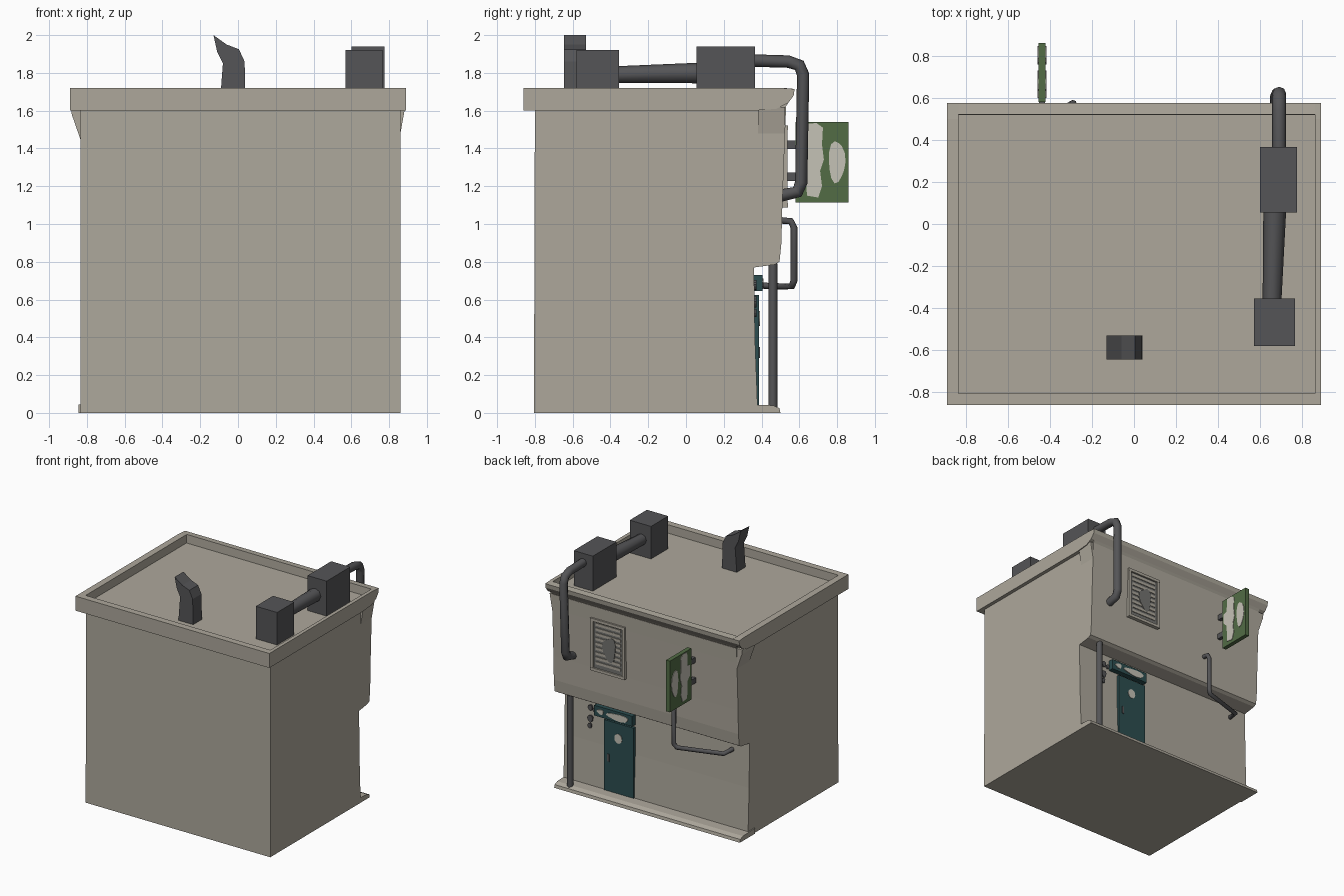
import bpy, bmesh, math
from mathutils import Vector

cube = bpy.data.objects.get("Cube")
if cube:
    bpy.data.objects.remove(cube, do_unlink=True)


def material(name, r, g, b):
    m = bpy.data.materials.new(name)
    m.use_nodes = True
    m.diffuse_color = (r, g, b, 1)
    node = next(n for n in m.node_tree.nodes if n.type == 'BSDF_PRINCIPLED')
    node.inputs["Base Color"].default_value = (r, g, b, 1)
    node.inputs["Roughness"].default_value = 0.8
    return m


PLASTER = material("plaster beige", 0.42, 0.39, 0.33)
METAL = material("dark metal", 0.09, 0.09, 0.095)
GREEN = material("sign green", 0.085, 0.15, 0.06)
TEAL = material("door teal", 0.025, 0.075, 0.08)
PALE = material("pale paint", 0.56, 0.54, 0.47)
GREY = material("window grey", 0.17, 0.17, 0.16)


def prism(name, pts, axis, lo, hi, mat):
    """Extrude a 2D outline along an axis: x takes (y, z), y takes (x, z)."""
    place = {'x': lambda p, t: (t, p[0], p[1]),
             'y': lambda p, t: (p[0], t, p[1])}[axis]
    bm = bmesh.new()
    a = [bm.verts.new(place(p, lo)) for p in pts]
    b = [bm.verts.new(place(p, hi)) for p in pts]
    bm.faces.new(a)
    bm.faces.new(b[::-1])
    n = len(pts)
    for i in range(n):
        j = (i + 1) % n
        bm.faces.new((a[i], b[i], b[j], a[j]))
    bmesh.ops.recalc_face_normals(bm, faces=bm.faces[:])
    mesh = bpy.data.meshes.new(name)
    bm.to_mesh(mesh)
    bm.free()
    mesh.materials.append(mat)
    ob = bpy.data.objects.new(name, mesh)
    bpy.context.collection.objects.link(ob)
    return ob


def box(name, x, y, z, mat):
    outline = [(y[0], z[0]), (y[1], z[0]), (y[1], z[1]), (y[0], z[1])]
    return prism(name, outline, 'x', x[0], x[1], mat)


def blob(cx, cz, rx, rz, wobble=0.0, n=14):
    """Uneven oval outline."""
    out = []
    for i in range(n):
        t = 2 * math.pi * i / n
        k = 1 + wobble * math.sin(3 * t + 1)
        out.append((cx + rx * k * math.cos(t), cz + rz * k * math.sin(t)))
    return out


def tube(name, pts, radius, mat, scales=None):
    cu = bpy.data.curves.new(name, 'CURVE')
    cu.dimensions = '3D'
    cu.bevel_depth = radius
    cu.bevel_resolution = 2
    cu.use_fill_caps = True
    sp = cu.splines.new('POLY')
    sp.points.add(len(pts) - 1)
    for i, p in enumerate(pts):
        sp.points[i].co = (*p, 1)
        sp.points[i].radius = scales[i] if scales else 1
    cu.materials.append(mat)
    ob = bpy.data.objects.new(name, cu)
    bpy.context.collection.objects.link(ob)
    bpy.ops.object.select_all(action='DESELECT')
    ob.select_set(True)
    bpy.context.view_layer.objects.active = ob
    bpy.ops.object.convert(target='MESH')
    ob = bpy.context.view_layer.objects.active
    bpy.ops.object.shade_smooth_by_angle(angle=math.radians(50))
    return ob


LEFT, RIGHT = 0.86, -0.835

# Body with overhanging upper storey at the back
prism("building_body", [
    (-0.805, 0), (0.38, 0), (0.365, 0.4), (0.36, 0.77), (0.47, 0.785),
    (0.495, 0.8), (0.505, 0.9), (0.51, 1.1), (0.525, 1.5), (0.53, 1.62),
    (-0.8, 1.62)], 'x', RIGHT, LEFT, PLASTER)
prism("base_step", [(0.3, 0), (0.5, 0), (0.495, 0.025), (0.46, 0.04), (0.3, 0.045)],
      'x', RIGHT - 0.01, LEFT, PLASTER)

# Roof rim around a sunken floor, with a curled back edge
rim = [(-0.86, 1.6), (0.36, 1.6), (0.48, 1.61), (0.54, 1.64),
       (0.57, 1.68), (0.575, 1.715), (0.5, 1.72), (-0.86, 1.72)]
prism("roof_rim_left", rim, 'x', LEFT, 0.89, PLASTER)
prism("roof_rim_right", rim, 'x', -0.89, RIGHT, PLASTER)
prism("roof_rim_back", [(0.515, 1.6), (0.54, 1.64), (0.57, 1.68), (0.575, 1.715), (0.52, 1.72)],
      'x', RIGHT, LEFT, PLASTER)
box("roof_rim_front", (RIGHT, LEFT), (-0.86, -0.805), (1.6, 1.72), PLASTER)
box("roof_floor", (RIGHT, LEFT), (-0.805, 0.52), (1.61, 1.65), PLASTER)

# Flared brackets under the back roof corners
prism("roof_flare_right", [(RIGHT, 1.45), (RIGHT, 1.62), (-0.885, 1.62), (-0.88, 1.58)],
      'y', 0.36, 0.525, PLASTER)
prism("roof_flare_left", [(LEFT, 1.48), (LEFT, 1.62), (0.885, 1.62)],
      'y', 0.38, 0.525, PLASTER)

# Roof vent with bent hood
prism("roof_vent", [
    (-0.095, 1.65), (0.04, 1.65), (0.035, 1.86), (0.005, 1.925), (-0.06, 1.95),
    (-0.13, 2.0), (-0.11, 1.91), (-0.08, 1.85)], 'y', -0.645, -0.53, METAL)

# Roof duct and its two boxes
box("duct_box_back", (0.6, 0.775), (0.055, 0.365), (1.65, 1.94), METAL)
box("duct_box_front", (0.57, 0.765), (-0.58, -0.355), (1.65, 1.92), METAL)
tube("roof_duct", [(0.655, -0.4, 1.79), (0.67, 0.1, 1.8)], 0.055, METAL, [0.8, 1])
tube("duct_downpipe", [
    (0.69, 0.36, 1.865), (0.69, 0.54, 1.86), (0.69, 0.6, 1.84), (0.69, 0.62, 1.79),
    (0.68, 0.61, 1.22), (0.68, 0.59, 1.17), (0.68, 0.5, 1.15)], 0.033, METAL)

# Pipes on the back wall
tube("support_post", [(0.74, 0.46, 0.03), (0.74, 0.46, 0.79)], 0.024, METAL)
tube("wall_pipe", [
    (-0.29, 0.49, 1.02), (-0.29, 0.555, 1.015), (-0.29, 0.572, 0.98), (-0.29, 0.572, 0.7),
    (-0.31, 0.56, 0.67), (-0.66, 0.45, 0.67), (-0.68, 0.36, 0.68)], 0.018, METAL)

# Upper window: pane, frame and slats
WX, WZ = (0.2, 0.49), (1.1, 1.51)
box("window_pane", WX, (0.49, 0.527), WZ, GREY)
for i, x in enumerate(WX):
    box(f"window_side_{i}", (x - 0.012, x + 0.012), (0.49, 0.538), WZ, PLASTER)
for i, z in enumerate(WZ):
    box(f"window_end_{i}", (WX[0] - 0.012, WX[1] + 0.012), (0.49, 0.54),
        (z - 0.012, z + 0.012), PLASTER)
for i in range(9):
    z = 1.145 + i * 0.04
    box(f"window_slat_{i}", (0.23, 0.46), (0.52, 0.532), (z, z + 0.022), PLASTER)
prism("window_stain", blob(0.33, 1.3, 0.06, 0.1, 0.15), 'y', 0.528, 0.535, GREY)

# Door with porthole and handle
box("door", (0.21, 0.48), (0.35, 0.387), (0.04, 0.625), TEAL)
prism("door_porthole", blob(0.35, 0.5, 0.035, 0.04), 'y', 0.386, 0.391, PALE)
box("door_handle", (0.43, 0.45), (0.386, 0.393), (0.29, 0.35), METAL)

# Banner over the door
box("door_banner", (0.21, 0.56), (0.35, 0.405), (0.645, 0.73), TEAL)
prism("banner_patch_large", blob(0.34, 0.685, 0.1, 0.028, 0.12), 'y', 0.405, 0.411, PALE)
prism("banner_patch_small", blob(0.5, 0.69, 0.03, 0.02, 0.15), 'y', 0.405, 0.411, PALE)

# Wall fittings beside the door
for i, (x, z, r) in enumerate([(0.62, 0.68, 0.02), (0.58, 0.67, 0.015),
                               (0.62, 0.59, 0.024), (0.625, 0.53, 0.018)]):
    prism(f"wall_fitting_{i}", blob(x, z, r, r * 1.2, 0.1), 'y', 0.36, 0.374, METAL)

# Projecting sign with painted shapes on both sides
box("sign_panel", (-0.455, -0.42), (0.58, 0.86), (1.115, 1.54), GREEN)
figure = [(0.64, 1.15), (0.7, 1.14), (0.72, 1.2), (0.71, 1.28), (0.73, 1.34), (0.72, 1.42),
          (0.725, 1.51), (0.69, 1.535), (0.64, 1.53), (0.635, 1.42), (0.6, 1.41),
          (0.6, 1.33), (0.635, 1.29)]
for side, x in (("right", -0.459), ("left", -0.42)):
    prism(f"sign_figure_{side}", figure, 'x', x, x + 0.004, PALE)
    prism(f"sign_oval_{side}", blob(0.798, 1.33, 0.044, 0.11, 0.08), 'x', x, x + 0.004, PALE)
for i, z in enumerate((1.25, 1.42)):
    box(f"sign_bracket_{i}", (-0.452, -0.424), (0.5, 0.59), (z - 0.022, z + 0.022), METAL)
